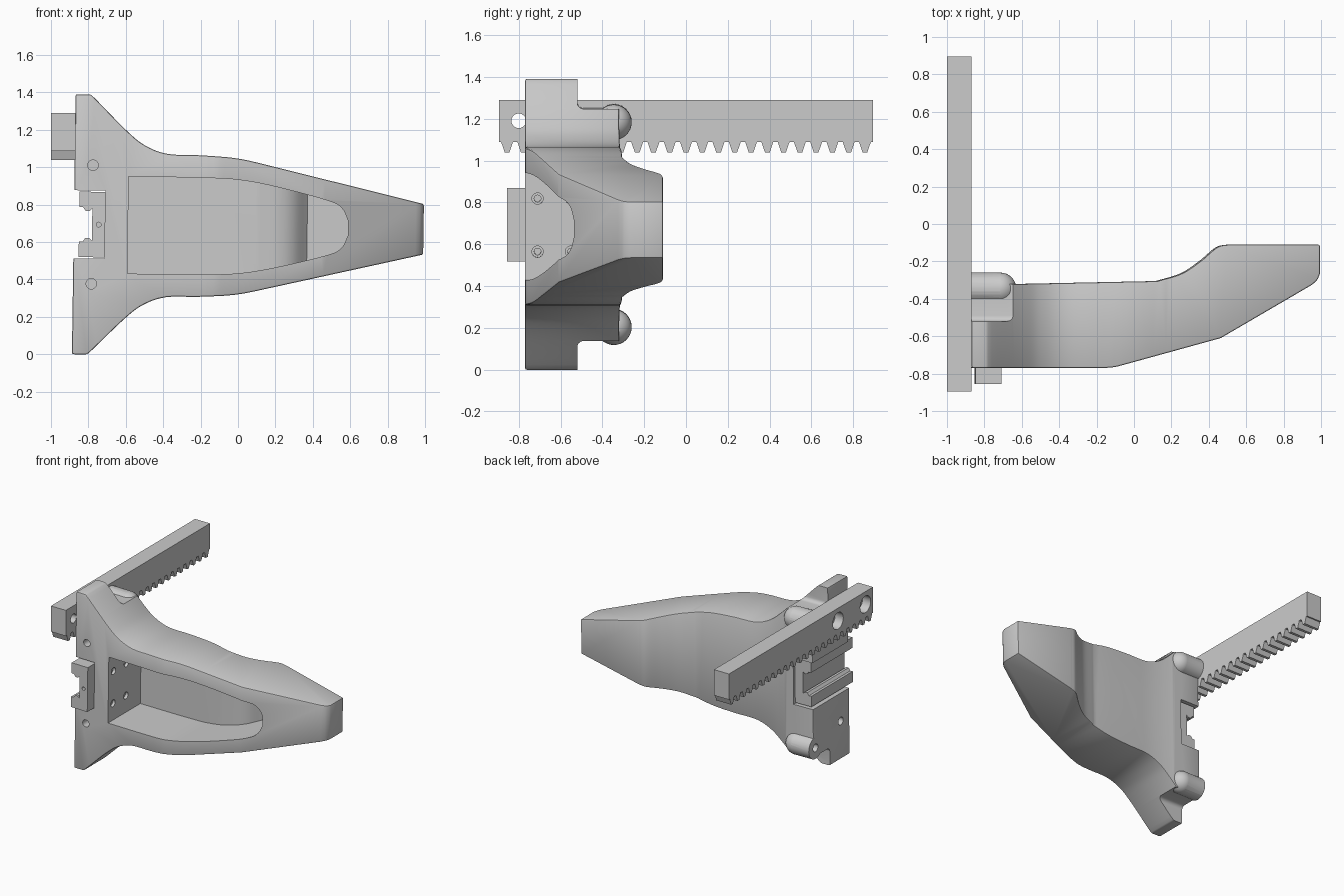
import bpy, bmesh, math
from mathutils import Matrix, Vector

if "Cube" in bpy.data.objects:
    bpy.data.objects.remove(bpy.data.objects["Cube"])


def finish(bm, name):
    bmesh.ops.recalc_face_normals(bm, faces=bm.faces)
    me = bpy.data.meshes.new(name)
    bm.to_mesh(me)
    bm.free()
    ob = bpy.data.objects.new(name, me)
    bpy.context.collection.objects.link(ob)
    return ob


def prism(name, pts, axis, a, b):
    """Extrude a 2D outline along an axis: x uses (y,z), y uses (x,z), z uses (x,y)."""
    put = {'x': lambda p, t: (t, p[0], p[1]),
           'y': lambda p, t: (p[0], t, p[1]),
           'z': lambda p, t: (p[0], p[1], t)}[axis]
    bm = bmesh.new()
    face = bm.faces.new([bm.verts.new(put(p, a)) for p in pts])
    new = bmesh.ops.extrude_face_region(bm, geom=[face])['geom']
    shift = Vector(put((0, 0), b - a))
    bmesh.ops.translate(bm, vec=shift, verts=[v for v in new if isinstance(v, bmesh.types.BMVert)])
    return finish(bm, name)


def box(name, x, y, z):
    return prism(name, [(x[0], z[0]), (x[1], z[0]), (x[1], z[1]), (x[0], z[1])], 'y', *y)


def rod(name, axis, c, r, a, b, n=24):
    ring = [(c[0] + r * math.cos(2 * math.pi * i / n), c[1] + r * math.sin(2 * math.pi * i / n)) for i in range(n)]
    return prism(name, ring, axis, a, b)


def spline(p, n=6):
    """Smooth curve through the points."""
    p = [Vector(q) for q in p]
    q = [2 * p[0] - p[1]] + p + [2 * p[-1] - p[-2]]
    out = []
    for i in range(1, len(q) - 2):
        a, b, c, d = q[i - 1:i + 3]
        for k in range(n):
            t = k / n
            out.append(0.5 * (2 * b + (c - a) * t + (2 * a - 5 * b + 4 * c - d) * t * t
                              + (3 * b - a - 3 * c + d) * t ** 3))
    return [tuple(v) for v in out + [p[-1]]]


def apply(ob, mod):
    bpy.context.view_layer.objects.active = ob
    bpy.ops.object.modifier_apply(modifier=mod.name)


def boolean(ob, tool, op='DIFFERENCE'):
    m = ob.modifiers.new('bool', 'BOOLEAN')
    m.operation, m.solver, m.object = op, 'EXACT', tool
    apply(ob, m)
    bpy.data.objects.remove(tool)


def mirrored(half):
    return half + [(x, -z) for x, z in reversed(half)]


def smooth(ob):
    bpy.ops.object.select_all(action='DESELECT')
    ob.select_set(True)
    bpy.context.view_layer.objects.active = ob
    bpy.ops.object.shade_smooth_by_angle(angle=math.radians(30))


# Finger body: front outline crossed with top outline
front = [(-0.878, 0.695), (-0.797, 0.695)] + spline(
    [(-0.77, 0.67), (-0.6, 0.502), (-0.5, 0.425), (-0.38, 0.383), (-0.2, 0.378),
     (0, 0.363), (0.2, 0.32)]) + [(0.992, 0.135)]
body = prism('finger_body', mirrored(front), 'y', -1, 0.2)
top = [(-1, -0.77)] + spline([(-0.17, -0.77), (-0.11, -0.765), (-0.05, -0.75)], 3) + \
    [(0.46, -0.61)] + spline([(0.95, -0.325), (0.98, -0.295), (1.0, -0.24)], 3) + \
    [(1.0, -0.11)] + spline([(0.5, -0.11), (0.44, -0.125), (0.35, -0.2), (0.25, -0.265), (0.12, -0.305)]) + \
    [(-0.6, -0.32), (-1, -0.32)]
boolean(body, prism('side_profile', top, 'z', -1, 1), 'INTERSECT')
bev = body.modifiers.new('bevel', 'BEVEL')
bev.width, bev.segments, bev.angle_limit = 0.01, 2, math.radians(40)
apply(body, bev)

# Stepped ears and rounded bosses at the back
for s in (1, -1):
    arc = [(-0.49 - 0.03 * math.sin(t), 0.585 - 0.03 * math.cos(t)) for t in
           [i * math.pi / 10 for i in range(6)]]
    notch = [(0, 0.555)] + arc + [(-0.52, 0.9), (0, 0.9)]
    boolean(body, prism('ear_notch', [(y, s * z) for y, z in notch], 'x', -1.1, 0))
    c = (-0.345, s * 0.49)
    boolean(body, rod('boss', 'x', c, 0.085, -0.878, -0.72, 32), 'UNION')
    bm = bmesh.new()
    bmesh.ops.create_uvsphere(bm, u_segments=32, v_segments=16, radius=0.0853,
                              matrix=Matrix.Translation((-0.722, *c)) @ Matrix.Rotation(math.pi / 2, 4, 'Y'))
    boolean(body, finish(bm, 'boss_end'), 'UNION')

# Front pocket with a floor that follows the back surface
pocket_half = spline([(-0.588, 0.26), (-0.2, 0.258), (0, 0.25), (0.2, 0.216), (0.48, 0.145),
                      (0.555, 0.105), (0.588, 0.04)])
pocket = prism('pocket', mirrored(pocket_half), 'y', -1, 0)
floor = [(-0.8, -1), (-0.8, -0.37)] + spline(
    [(0.1, -0.36), (0.22, -0.34), (0.3, -0.3), (0.37, -0.22)]) + [(0.8, -0.2), (0.8, -1)]
boolean(pocket, prism('pocket_floor', floor, 'z', -1, 1), 'INTERSECT')
boolean(body, pocket)

# Carriage recess and bolt holes
boolean(body, box('recess', (-1, -0.71), (-1, 0), (-0.182, 0.182)))
for s in (1, -1):
    boolean(body, rod('pin_hole', 'y', (-0.78, s * 0.317), 0.028, -1, -0.6))
    boolean(body, rod('boss_hole', 'x', (-0.345, s * 0.49), 0.03, -1, -0.75))
    boolean(body, rod('side_hole', 'x', (-0.66, s * 0.4), 0.03, -1, -0.75))
    for y in (-0.71, -0.55):
        boolean(body, rod('screw_hole', 'x', (y, s * 0.127), 0.016, -0.8, -0.5))
        boolean(body, rod('screw_head', 'x', (y, s * 0.127), 0.027, -0.61, -0.5))

# Linear carriage with a rail channel
half = [(-0.71, 0.175), (-0.85, 0.175), (-0.85, 0.092), (-0.83, 0.092), (-0.815, 0.072),
        (-0.795, 0.072), (-0.78, 0.085)]
carriage = prism('slide_carriage', mirrored(half), 'y', -0.855, -0.34)
boolean(carriage, rod('grease_hole', 'y', (-0.745, 0), 0.013, -1, -0.8, 16))

# Slight tilt shared by the finger and its carriage
for ob in (body, carriage):
    ob.rotation_euler.y = 0.0145
    ob.location.z = 0.6825

# Toothed rack with two counterbored holes
pitch, count = 0.0778, 23
outline = [(-0.895, 1.29), (-0.895, 1.088)]
for i in range(count):
    y = (i - (count - 1) / 2) * pitch
    outline += [(y - 0.028, 1.088), (y - 0.011, 1.038), (y + 0.011, 1.038), (y + 0.028, 1.088)]
outline += [(0.895, 1.088), (0.895, 1.29)]
rack = prism('gear_rack', outline, 'x', -1, -0.87)
for y in (-0.8, -0.46):
    boolean(rack, rod('bolt_hole', 'x', (y, 1.19), 0.035, -1.1, -0.8))
    boolean(rack, rod('counterbore', 'x', (y, 1.19), 0.065, -1.1, -0.93, 32))

for ob in (body, carriage, rack):
    smooth(ob)
